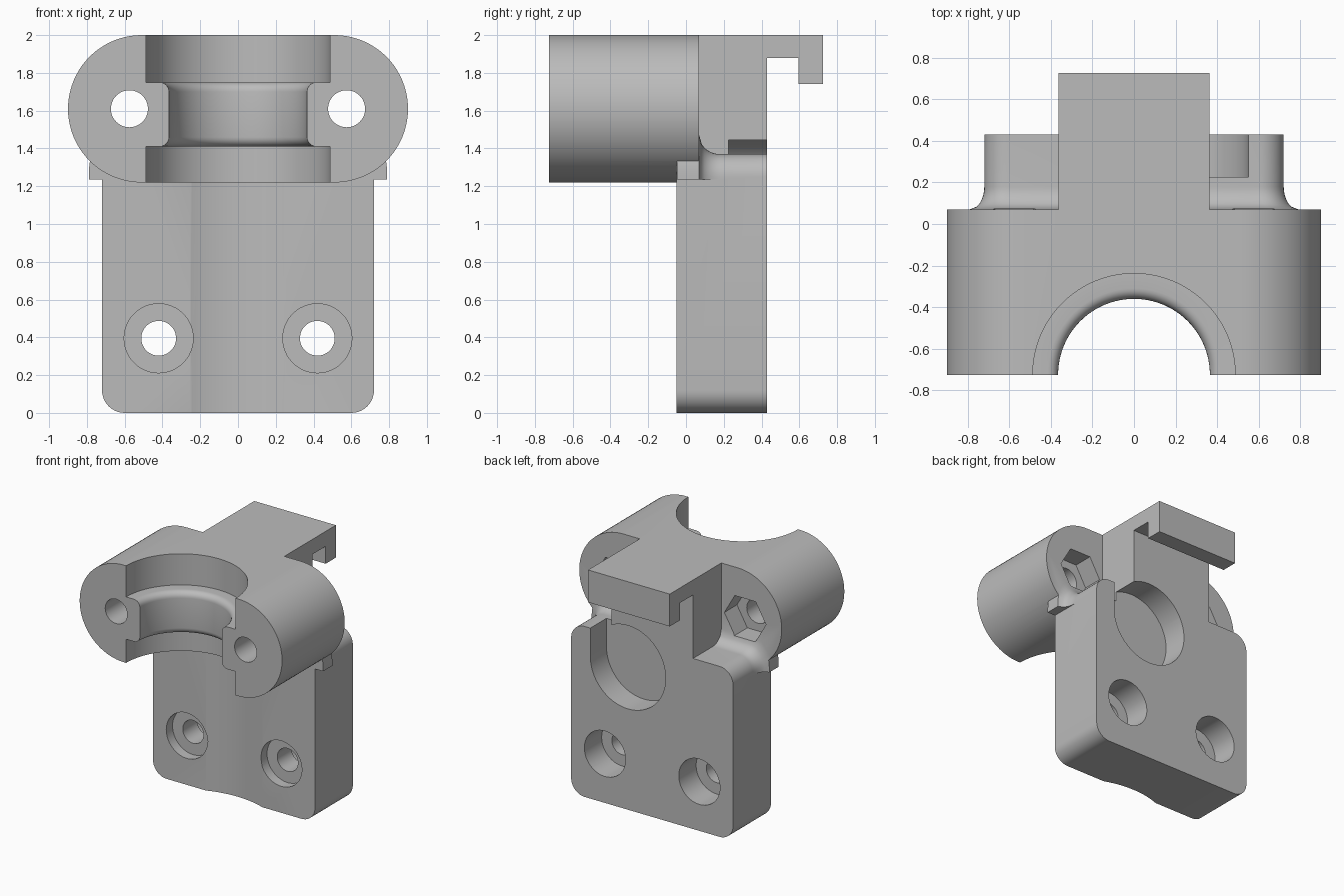
import bpy, bmesh
from math import sin, cos, pi, sqrt, radians

cube = bpy.data.objects.get("Cube")
if cube:
    bpy.data.objects.remove(cube, do_unlink=True)

grey = bpy.data.materials.new("plain grey")
grey.use_nodes = True
COLOUR = (0.5, 0.5, 0.5, 1)
grey.diffuse_color = COLOUR
grey.node_tree.nodes["Principled BSDF"].inputs["Base Color"].default_value = COLOUR


def loft(name, rings):
    """Closed solid through matching rings of points."""
    bm = bmesh.new()
    loops = [[bm.verts.new(p) for p in ring] for ring in rings]
    for a, b in zip(loops, loops[1:]):
        for i in range(len(a)):
            j = (i + 1) % len(a)
            bm.faces.new((a[i], a[j], b[j], b[i]))
    bm.faces.new(loops[0])
    bm.faces.new(loops[-1])
    bmesh.ops.recalc_face_normals(bm, faces=bm.faces)
    mesh = bpy.data.meshes.new(name)
    bm.to_mesh(mesh)
    bm.free()
    mesh.materials.append(grey)
    ob = bpy.data.objects.new(name, mesh)
    bpy.context.collection.objects.link(ob)
    return ob


def arc(cx, cy, r, start, end, n):
    angles = [radians(start + (end - start) * i / n) for i in range(n + 1)]
    return [(cx + r * cos(t), cy + r * sin(t)) for t in angles]


def circle(cx, cy, r, n=48):
    return arc(cx, cy, r, 0, 360, n)[:-1]


def along_y(name, pts, y0, y1):
    return loft(name, [[(x, y, z) for x, z in pts] for y in (y0, y1)])


def combine(target, tool, operation):
    """Join or cut, then discard the tool."""
    mod = target.modifiers.new("combine", 'BOOLEAN')
    mod.operation = operation
    mod.solver = 'EXACT'
    mod.object = tool
    bpy.context.view_layer.objects.active = target
    bpy.ops.object.modifier_apply(modifier=mod.name)
    bpy.data.objects.remove(tool, do_unlink=True)


W, CORNER, TOP = 0.72, 0.12, 1.37
FRONT, BACK, CLAMP_BACK = -0.05, 0.43, 0.07
CLAMP_Z, BORE_Y = 1.61, -0.725

# Mounting plate with rounded corners
outline = []
for sx, z, a in ((1, CORNER, -90), (1, TOP - CORNER, 0),
                 (-1, TOP - CORNER, 90), (-1, CORNER, 180)):
    outline += arc(sx * (W - CORNER), z, CORNER, a, a + 90, 10)
bracket = along_y("clamp_bracket", outline, FRONT, BACK)

# Shallow hollow down the front of the plate
hollow = [[(x, y, z) for x, y in circle(0, BORE_Y, 0.72, 128)] for z in (-0.1, 1.3)]
combine(bracket, loft("hollow_cutter", hollow), 'DIFFERENCE')


# Flared fillet between plate shoulders and clamp
def shoulder(y, d):
    half = arc(W - CORNER, TOP - CORNER, CORNER, 0, 90, 10)
    half = [(W, 1.235)] + half
    pts = [(x + 0.07 * d, z + 0.1 * d * (i > 0) * min(1, (z - 1.235) / 0.12))
           for i, (x, z) in enumerate(half)]
    pts += [(-x, z) for x, z in reversed(pts)]
    return [(x, y, z) for x, z in pts]


steps = [i / 8 for i in range(9)]
flare = [shoulder(FRONT + 0.002, 1)]
flare += [shoulder(CLAMP_BACK + 0.11 * t, 1 - sqrt(1 - (1 - t) ** 2)) for t in steps]
combine(bracket, loft("shoulder_fillet", flare), 'UNION')

# Clamp body with round ends
stadium = arc(0.51, CLAMP_Z, 0.39, -90, 90, 40) + arc(-0.51, CLAMP_Z, 0.39, 90, 270, 40)
combine(bracket, along_y("clamp_body", stadium, BORE_Y, CLAMP_BACK), 'UNION')

# Arm with a hook at the back
hook = [(0, 1.3), (BACK, 1.3), (BACK, 1.88), (0.595, 1.88),
        (0.595, 1.74), (0.725, 1.74), (0.725, 2), (0, 2)]
arm = loft("hook_arm", [[(x, y, z) for y, z in hook] for x in (-0.363, 0.363)])
combine(bracket, arm, 'UNION')

# Stepped bore with a rounded neck ring
neck = [(r, 1.70 + h) for r, h in arc(0.415, 0, 0.05, 180, 90, 6)]
neck_low = [(r, 1.46 + h) for r, h in arc(0.415, 0, 0.05, 270, 180, 6)]
bore = [(0.487, 1.1), (0.487, 1.41)] + neck_low + neck + [(0.487, 1.75), (0.487, 2.1)]
rings = [[(x, y, z) for x, y in circle(0, BORE_Y, r, 96)] for r, z in bore]
combine(bracket, loft("bore_cutter", rings), 'DIFFERENCE')

# Clamp bolt holes with hex nut pockets, plate holes counterbored on both sides
for s in (-1, 1):
    cuts = [(0.575, CLAMP_Z, 0.098, 48, -0.9, 0.3),
            (0.575, CLAMP_Z, 0.185, 6, -0.09, 0.3),
            (0.42, 0.395, 0.092, 48, -0.2, 0.6),
            (0.42, 0.395, 0.183, 48, -0.2, 0.03),
            (0.42, 0.395, 0.183, 48, 0.21, 0.6)]
    for x, z, r, n, y0, y1 in cuts:
        combine(bracket, along_y("hole_cutter", circle(s * x, z, r, n), y0, y1), 'DIFFERENCE')

# Round pocket in the back, open at the top beside the arm
combine(bracket, along_y("pocket_cutter", circle(0.215, 1.145, 0.335, 64), 0.225, 0.6),
        'DIFFERENCE')
slot = [(0.363, 1.145), (0.55, 1.145), (0.55, 1.6), (0.363, 1.6)]
combine(bracket, along_y("slot_cutter", slot, 0.225, 0.6), 'DIFFERENCE')

bpy.ops.object.select_all(action='DESELECT')
bracket.select_set(True)
bpy.context.view_layer.objects.active = bracket
bpy.ops.object.shade_smooth_by_angle(angle=radians(30))
